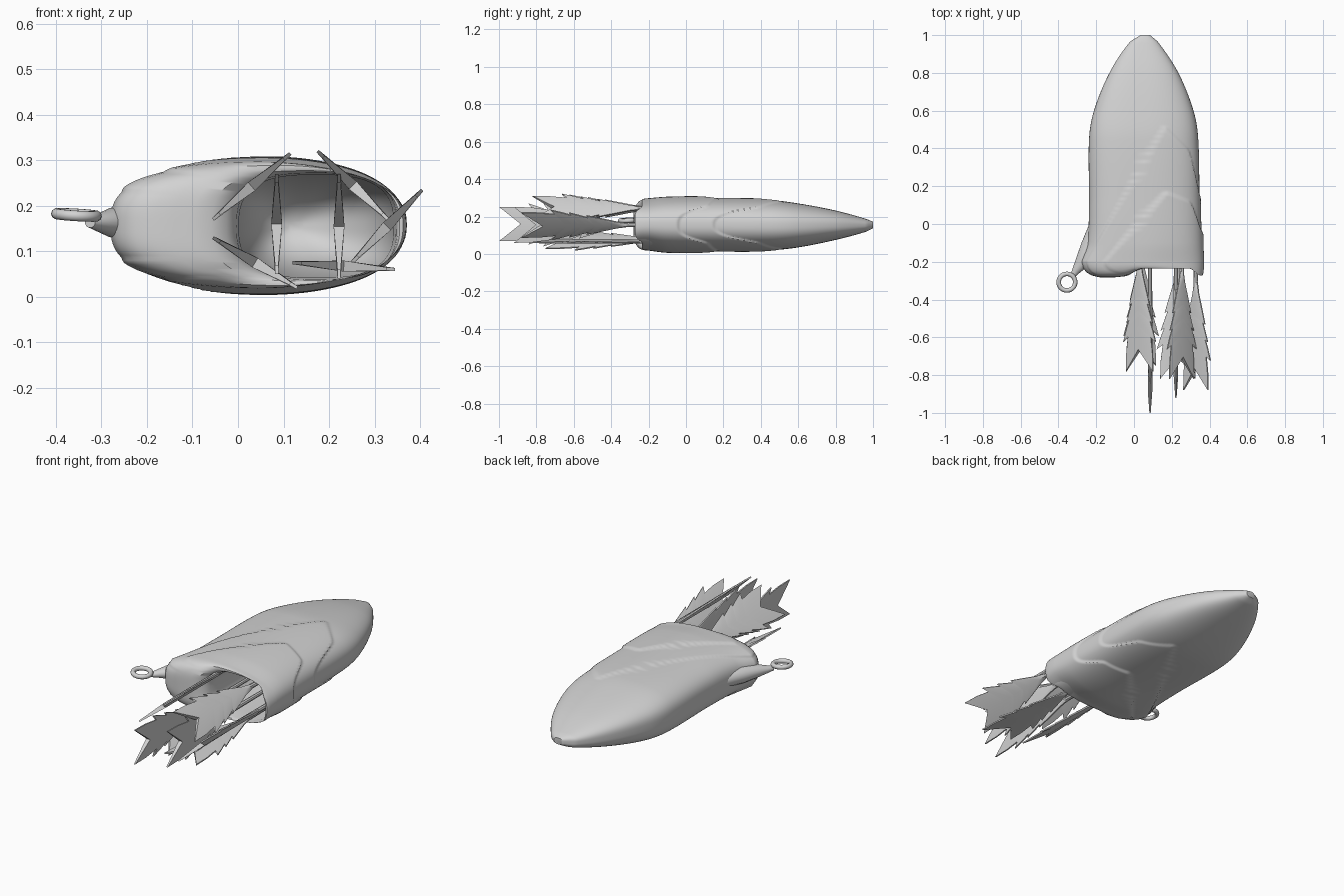
import bpy, bmesh, math
from mathutils import Vector

cube = bpy.data.objects.get("Cube")
if cube:
    bpy.data.objects.remove(cube)

grey = bpy.data.materials.new("light grey")
grey.use_nodes = True
grey.diffuse_color = (0.65, 0.65, 0.65, 1)
grey.node_tree.nodes["Principled BSDF"].inputs["Base Color"].default_value = (0.65, 0.65, 0.65, 1)


def finish(name, bm, angle):
    bmesh.ops.remove_doubles(bm, verts=bm.verts, dist=0.0002)
    bmesh.ops.recalc_face_normals(bm, faces=bm.faces)
    mesh = bpy.data.meshes.new(name)
    bm.to_mesh(mesh)
    bm.free()
    mesh.materials.append(grey)
    obj = bpy.data.objects.new(name, mesh)
    bpy.context.collection.objects.link(obj)
    bpy.ops.object.select_all(action='DESELECT')
    obj.select_set(True)
    bpy.context.view_layer.objects.active = obj
    bpy.ops.object.shade_smooth_by_angle(angle=math.radians(angle))


def loft(bm, rings):
    rows = [[bm.verts.new(p) for p in ring] for ring in rings]
    n = len(rows[0])
    for a, b in zip(rows, rows[1:]):
        for i in range(n):
            j = (i + 1) % n
            bm.faces.new((a[i], a[j], b[j], b[i]))
    bm.faces.new(rows[0])
    bm.faces.new(rows[-1])


def oval(cx, cz, a, b, left_power, right_power, y, n=120):
    pts = []
    for i in range(n):
        t = math.tau * i / n
        c, s = math.cos(t), math.sin(t)
        e = 2 / (right_power if c > 0 else left_power)
        pts.append(Vector((cx + a * math.copysign(abs(c) ** e, c), y,
                           cz + b * math.copysign(abs(s) ** e, s))))
    return pts


def sample(table, y):
    """Smooth interpolation through rows that start with y, descending."""
    for k in range(len(table) - 1):
        r0, r1 = table[k], table[k + 1]
        if r1[0] <= y <= r0[0]:
            f = (y - r0[0]) / (r1[0] - r0[0])
            rp, rn = table[max(k - 1, 0)], table[min(k + 2, len(table) - 1)]
            out = []
            for c in range(1, len(r0)):
                h = r1[0] - r0[0]
                m0 = (r1[c] - rp[c]) / (r1[0] - rp[0]) * h
                m1 = (rn[c] - r0[c]) / (rn[0] - r0[0]) * h
                out.append((2*f**3 - 3*f*f + 1) * r0[c] + (f**3 - 2*f*f + f) * m0
                           + (3*f*f - 2*f**3) * r1[c] + (f**3 - f*f) * m1)
            return out
    return table[-1][1:]


# Body sections: y, left x, right x, bottom z, top z
SECTIONS = [
    (1.0, 0.035, 0.085, 0.138, 0.172), (0.96, -0.025, 0.13, 0.118, 0.188),
    (0.8, -0.13, 0.235, 0.075, 0.232), (0.6, -0.212, 0.315, 0.035, 0.27),
    (0.45, -0.238, 0.34, 0.02, 0.288), (0.1, -0.238, 0.347, 0.02, 0.293),
    (-0.1, -0.248, 0.352, 0.022, 0.29), (-0.2, -0.28, 0.355, 0.034, 0.282)]


def ramp(v, width):
    t = min(max(v / width, 0), 1)
    return t * t * (3 - 2 * t)


def layer_offset(p):
    """Two overlapping pointed sleeves that dip back along the side."""
    dip = ramp(p.x - 0.28, 0.08)
    d = p.x - 0.16
    back = 0.53 - (d + 0.2 * dip if d > 0 else -1.75 * d)
    front = 0.18 - (0.4 * d + 0.14 * dip if d > 0 else -1.2 * d)
    return 0.007 * ramp(back - p.y, 0.022) + 0.009 * ramp(front - p.y, 0.022)


def body():
    bm = bmesh.new()
    rings = []
    steps = 180
    for k in range(steps + 1):
        y = 1 - 1.2 * k / steps
        l, r, lo, hi = sample(SECTIONS, y)
        ring = oval((l + r) / 2, (lo + hi) / 2, (r - l) / 2, (hi - lo) / 2, 2.9, 2.4, y)
        mid = Vector(((l + r) / 2, y, (lo + hi) / 2))
        for p in ring:
            p += (p - mid).normalized() * layer_offset(p)
        rings.append(ring)
    # Rounded front, then the open mouth on the model's left
    rim = rings[-1]
    mouth = oval(0.172, 0.155, 0.175, 0.117, 2.8, 2.8, -0.22)
    for t, depth in ((0.04, 0.4), (0.1, 0.68), (0.2, 0.88), (0.35, 1.0), (0.5, 1.0),
                     (0.65, 1.0), (0.8, 0.95), (0.92, 0.75), (1, 0.45)):
        ring = []
        for a, b in zip(rim, mouth):
            p = a.lerp(b, t)
            bulge = max(0, 1 - ((p.z - 0.155) / 0.14) ** 4)
            reach = 0.035 + 0.047 * bulge * (1 - ramp(p.x + 0.04, 0.1) + 0.8 * ramp(p.x - 0.29, 0.06))
            p.y = -0.2 - reach * depth
            ring.append(p)
        rings.append(ring)
    # Hollow inside
    for y, s in ((-0.15, 1.0), (0.0, 0.98), (0.15, 0.9), (0.27, 0.7), (0.33, 0.4), (0.35, 0.1)):
        rings.append(oval(0.172 - (1 - s) * 0.05, 0.155, 0.17 * s, 0.113 * s, 2.8, 2.8, y))
    loft(bm, rings)
    finish("pouch_body", bm, 40)


# Half outline of a barbed vane: distance along it, half width
BARBS = [(0, 0.01), (0.12, 0.022), (0.3, 0.052), (0.4, 0.068), (0.35, 0.046),
         (0.48, 0.072), (0.56, 0.088), (0.51, 0.064), (0.62, 0.088), (0.73, 0.108),
         (0.65, 0.074), (0.84, 0.088), (1, 0.09)]
LENGTH = 0.58


def feather(index, p, q, tip):
    """Vane spanning p to q across (x, z), with its tip at the given y."""
    p, q = Vector((p[0], 0, p[1])), Vector((q[0], 0, q[1]))
    mid, across = (p + q) / 2, (q - p).normalized()
    scale = (q - p).length / 2 / max(w for _, w in BARBS)
    flat = across.cross(Vector((0, 1, 0)))
    root = tip + LENGTH
    edge = 0.0035
    bm = bmesh.new()

    def point(t, w, h):
        return bm.verts.new(mid + across * w * scale + flat * h + Vector((0, root - LENGTH * t, 0)))

    for side in (-1, 1):
        ridge = 0.0
        for (t0, w0), (t1, w1) in zip(BARBS, BARBS[1:]):
            r0, ridge = ridge, max(ridge, t1 * 0.8)
            for face in (-1, 1):
                h = 0.012 * face
                outline = [point(r0, 0, h), point(t0, w0 * side, edge * face), point(t1, w1 * side, edge * face)]
                bm.faces.new(outline)
                if ridge > r0:
                    bm.faces.new((outline[0], outline[2], point(ridge, 0, h)))
            # Thin outer edge
            bm.faces.new([point(t, w * side, e) for t, w, e in
                          ((t0, w0, edge), (t1, w1, edge), (t1, w1, -edge), (t0, w0, -edge))])
        # Close the notch at the tip
        w = BARBS[-1][1] * side
        bm.faces.new((point(ridge, 0, 0.012), point(1, w, edge), point(1, w, -edge), point(ridge, 0, -0.012)))
    # Round quill running into the hollow
    loft(bm, [oval(mid.x, mid.z, r, r, 2, 2, y, 8)
              for y, r in ((0.1, 0.009), (root, 0.012), (root - 0.15, 0.011), (root - 0.3, 0.006))])
    finish("feather_%d" % index, bm, 30)


FEATHERS = [((-0.055, 0.17), (0.115, 0.315), -0.78), ((0.085, 0.05), (0.085, 0.27), -1.0),
            ((0.222, 0.04), (0.222, 0.27), -0.92), ((0.175, 0.32), (0.33, 0.17), -0.82),
            ((0.25, 0.075), (0.405, 0.235), -0.88), ((-0.055, 0.13), (0.13, 0.02), -0.75),
            ((0.12, 0.075), (0.345, 0.06), -0.82)]


def neck():
    """Tapering tail that joins the body to the ring."""
    bm = bmesh.new()
    rings = []
    for x, y, r in ((-0.17, 0.06, 0.04), (-0.2, -0.04, 0.05), (-0.235, -0.13, 0.052),
                    (-0.275, -0.205, 0.038), (-0.305, -0.245, 0.023), (-0.325, -0.275, 0.013)):
        ring = []
        for i in range(20):
            t = math.tau * i / 20
            c = math.cos(t) * r
            ring.append(Vector((x + c * 0.86, y - c * 0.5, 0.163 + math.sin(t) * r * 0.85)))
        rings.append(ring)
    loft(bm, rings)
    finish("ring_neck", bm, 50)


body()
neck()
for i, spec in enumerate(FEATHERS):
    feather(i + 1, *spec)

# Hanging ring
bpy.ops.mesh.primitive_torus_add(location=(-0.355, -0.308, 0.18), rotation=(0.05, 0.06, 0),
                                 major_radius=0.044, minor_radius=0.012,
                                 major_segments=28, minor_segments=10)
ring = bpy.context.object
ring.name = "hanging_ring"
ring.data.materials.append(grey)
bpy.ops.object.shade_smooth_by_angle(angle=math.radians(60))
